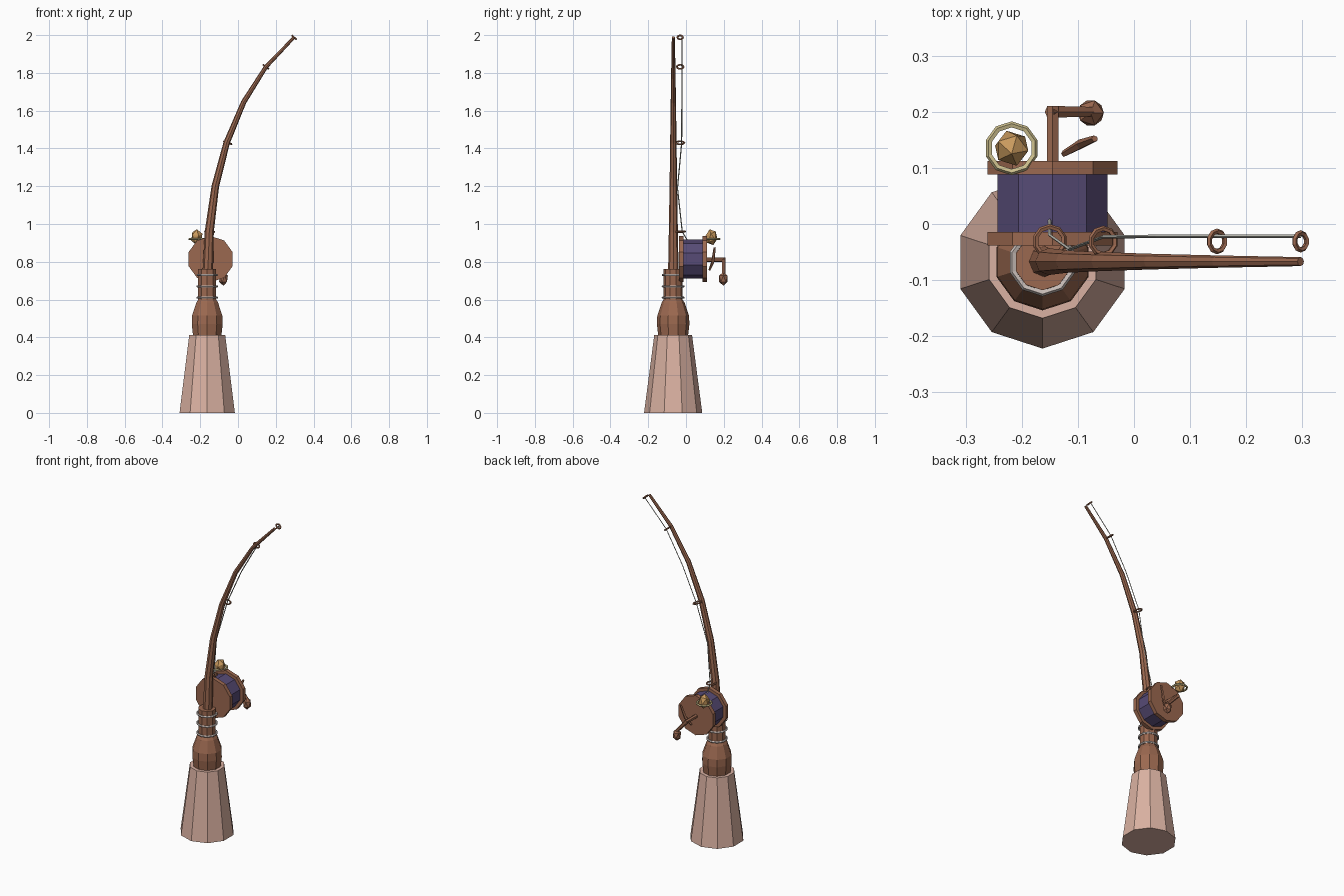
import bpy, bmesh, math
from mathutils import Vector, Matrix

if "Cube" in bpy.data.objects:
    bpy.data.objects.remove(bpy.data.objects["Cube"])


def material(name, rgb):
    m = bpy.data.materials.new(name)
    m.diffuse_color = (*rgb, 1)
    m.use_nodes = True
    m.node_tree.nodes["Principled BSDF"].inputs["Base Color"].default_value = m.diffuse_color
    return m


PINK = material("pale pink wood", (0.70, 0.44, 0.36))
BROWN = material("brown wood", (0.33, 0.14, 0.08))
PURPLE = material("purple thread", (0.095, 0.07, 0.18))
GOLD = material("gold", (0.58, 0.32, 0.11))
STRAW = material("straw yellow", (0.62, 0.53, 0.27))
WIRE = material("pale wire", (0.58, 0.51, 0.48))
LINE = material("grey line", (0.50, 0.50, 0.45))


def finish(name, bm, mat, matrix=None):
    if matrix is not None:
        bm.transform(matrix)
    bmesh.ops.recalc_face_normals(bm, faces=bm.faces)
    me = bpy.data.meshes.new(name)
    bm.to_mesh(me)
    bm.free()
    me.materials.append(mat)
    ob = bpy.data.objects.new(name, me)
    bpy.context.collection.objects.link(ob)
    return ob


def skin(bm, rings, closed=False):
    """Join vertex rings with quads; cap the ends unless closed."""
    n = len(rings[0])
    pairs = list(zip(rings, rings[1:]))
    if closed:
        pairs.append((rings[-1], rings[0]))
    for a, b in pairs:
        for i in range(n):
            j = (i + 1) % n
            bm.faces.new((a[i], a[j], b[j], b[i]))
    if not closed:
        bm.faces.new(rings[0])
        bm.faces.new(rings[-1])


def lathe(name, profile, mat, matrix, sides=10):
    """Solid of (radius, height) rings about z, with one corner towards -y."""
    bm = bmesh.new()
    rings = []
    for r, h in profile:
        angles = [2 * math.pi * i / sides - math.pi / 2 for i in range(sides)]
        rings.append([bm.verts.new((r * math.cos(a), r * math.sin(a), h)) for a in angles])
    skin(bm, rings)
    return finish(name, bm, mat, matrix)


def tube(name, points, radii, mat, sides=6, ref=(0, 1, 0)):
    """Tapered tube through points."""
    bm = bmesh.new()
    pts = [Vector(p) for p in points]
    rings = []
    for k, p in enumerate(pts):
        t = (pts[min(k + 1, len(pts) - 1)] - pts[max(k - 1, 0)]).normalized()
        u = t.cross(Vector(ref)).normalized()
        v = t.cross(u)
        angles = [2 * math.pi * i / sides for i in range(sides)]
        rings.append([bm.verts.new(p + radii[k] * (u * math.cos(a) + v * math.sin(a))) for a in angles])
    skin(bm, rings)
    return finish(name, bm, mat)


def torus(name, center, major, minor, mat, tilt=0.0, seg=10, sides=5):
    """Ring lying flat, tilted about y."""
    bm = bmesh.new()
    rings = []
    for i in range(seg):
        a = 2 * math.pi * i / seg - math.pi / 2
        ring = []
        for j in range(sides):
            b = 2 * math.pi * j / sides
            r = major + minor * math.cos(b)
            ring.append(bm.verts.new((r * math.cos(a), r * math.sin(a), minor * math.sin(b))))
        rings.append(ring)
    skin(bm, rings, closed=True)
    return finish(name, bm, mat, Matrix.Translation(center) @ Matrix.Rotation(tilt, 4, 'Y'))


def nugget(name, center, scale, mat, turn=0.0):
    bm = bmesh.new()
    bmesh.ops.create_icosphere(bm, subdivisions=1, radius=1)
    m = Matrix.Translation(center) @ Matrix.Diagonal((*scale, 1)) @ Matrix.Rotation(turn, 4, 'X')
    return finish(name, bm, mat, m)


# Handle: flared grip, bulb and neck
X, Y = -0.163, -0.068
stand = Matrix.Translation((X, Y, 0))
lathe("grip", [(0.154, 0), (0.100, 0.412)], PINK, stand)
lathe("bulb_and_neck", [(0.078, 0.40), (0.086, 0.47), (0.084, 0.515), (0.060, 0.585),
                        (0.050, 0.60), (0.050, 0.762)], BROWN, stand)
for i, z in enumerate((0.61, 0.67, 0.73)):
    torus(f"wire_ring_{i + 1}", (X, Y, z), 0.055, 0.006, WIRE)

# Curved, tapering rod
path = [(-0.160, 0.74), (-0.152, 0.96), (-0.120, 1.20), (-0.060, 1.43),
        (0.030, 1.645), (0.148, 1.832), (0.297, 1.988)]
tube("rod", [(x, -0.067, z) for x, z in path],
     [0.028, 0.024, 0.020, 0.017, 0.014, 0.011, 0.008], BROWN, 8)

# Line guides set square to the rod
for i, (x, z, r, tilt) in enumerate(((-0.150, 0.96, 0.026, 0.08), (-0.055, 1.43, 0.023, 0.33),
                                     (0.148, 1.832, 0.018, 0.66), (0.297, 1.988, 0.015, 0.76))):
    torus(f"line_guide_{i + 1}", (x, -0.031, z), r, 0.005, BROWN, tilt)

# Fishing line
line = [(-0.150, 0.015, 0.90), (-0.150, -0.020, 0.96), (-0.115, -0.045, 1.19), (-0.055, -0.023, 1.43),
        (0.040, -0.022, 1.64), (0.150, -0.022, 1.832), (0.297, -0.022, 1.988)]
tube("line", line, [0.003] * len(line), LINE, 4)

# Reel: drum between two plates, axis along y
axle = Matrix.Translation((-0.145, 0, 0.814)) @ Matrix.Rotation(-math.pi / 2, 4, 'X')
lathe("reel_front_plate", [(0.122, -0.038), (0.122, -0.014)], BROWN, axle)
lathe("reel_drum", [(0.103, -0.016), (0.103, 0.09)], PURPLE, axle)
lathe("reel_back_plate", [(0.122, 0.088), (0.122, 0.112)], BROWN, axle)

# Crank with hanging knob
tube("crank_shaft", [(-0.145, 0.105, 0.81), (-0.145, 0.21, 0.81)], [0.012] * 2, BROWN, 6, (1, 0, 0))
tube("crank_arm", [(-0.150, 0.200, 0.815), (-0.078, 0.200, 0.735)], [0.012, 0.010], BROWN)
nugget("crank_knob", (-0.077, 0.198, 0.710), (0.026, 0.026, 0.037), BROWN)

# Small bent lever on the back plate
tube("lever", [(-0.125, 0.125, 0.757), (-0.095, 0.142, 0.80), (-0.070, 0.152, 0.875)],
     [0.006, 0.009, 0.006], BROWN, 5)

# Bell with its hoop
torus("bell_hoop", (-0.218, 0.135, 0.920), 0.042, 0.006, STRAW)
nugget("bell", (-0.218, 0.135, 0.930), (0.033, 0.033, 0.044), GOLD, 0.3)
